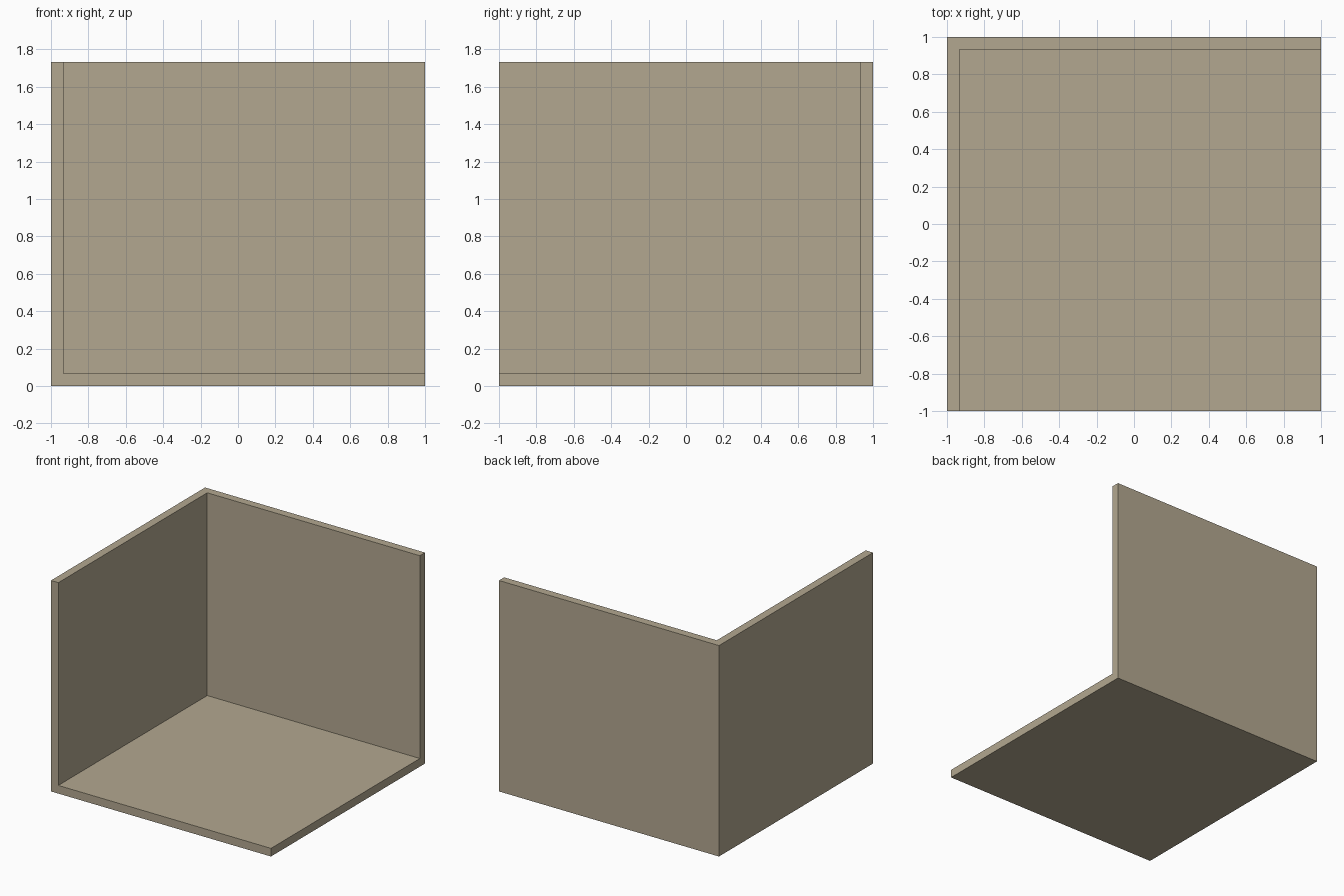
import bpy

if "Cube" in bpy.data.objects:
    bpy.data.objects.remove(bpy.data.objects["Cube"])

H = 1.733      # overall height
T = 0.067      # wall and floor thickness
OVER = 0.2     # how far the cutter passes the open sides


def box(name, lo, hi):
    """Axis-aligned box from its lowest to its highest corner."""
    centre = [(a + b) / 2 for a, b in zip(lo, hi)]
    bpy.ops.mesh.primitive_cube_add(size=1, location=centre)
    ob = bpy.context.object
    ob.name = ob.data.name = name
    ob.scale = [b - a for a, b in zip(lo, hi)]
    bpy.ops.object.transform_apply(location=True, rotation=False, scale=True)
    return ob


# Room shell: floor, left wall and back wall as one solid
room = box("room_corner", (-1, -1, 0), (1, 1, H))

# Interior space, open to the front, right and top
space = box("interior_cutter", (-1 + T, -1 - OVER, T), (1 + OVER, 1 - T, H + OVER))
space.hide_render = True

cut = room.modifiers.new("hollow", 'BOOLEAN')
cut.operation = 'DIFFERENCE'
cut.solver = 'EXACT'
cut.object = space
bpy.context.view_layer.objects.active = room
bpy.ops.object.modifier_apply(modifier=cut.name)
bpy.data.objects.remove(space)

# Beige wall colour
mat = bpy.data.materials.new("beige")
mat.diffuse_color = (0.45, 0.39, 0.28, 1)
mat.use_nodes = True
mat.node_tree.nodes["Principled BSDF"].inputs["Base Color"].default_value = mat.diffuse_color
room.data.materials.clear()
room.data.materials.append(mat)
